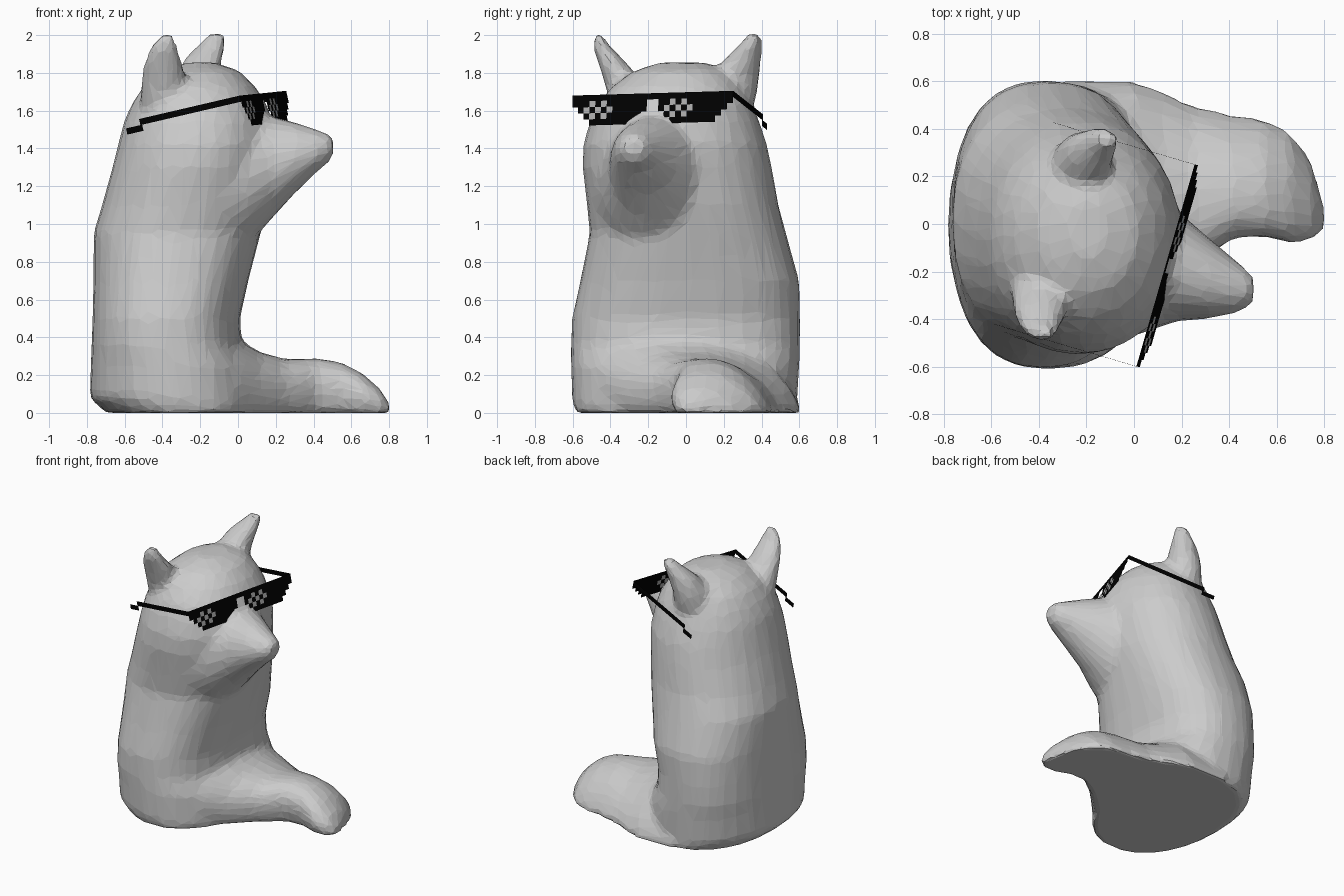
import bpy, bmesh, math
from mathutils import Vector

if "Cube" in bpy.data.objects:
    bpy.data.objects.remove(bpy.data.objects["Cube"])


def loft(bm, rings, axis, power=2.0, skew=0.0, n=28):
    """Ring = (pos, a0, a1, b0, b1[, power]); axis z uses a=x b=y, axis x uses a=y b=z."""
    loops = []
    for r in rings:
        pos, a0, a1, b0, b1 = r[:5]
        e = 2 / (r[5] if len(r) > 5 else power)
        loop = []
        for i in range(n):
            t = 2 * math.pi * i / n
            c, s = math.cos(t), math.sin(t)
            a = (a0 + a1) / 2 + (a1 - a0) / 2 * math.copysign(abs(c) ** e, c)
            b = (b0 + b1) / 2 + (b1 - b0) / 2 * math.copysign(abs(s) ** e, s)
            if axis == 'z':
                co = (a, b, pos)
            else:
                b = max(b, 0)
                co = (pos, a + skew * b, b)
            loop.append(bm.verts.new(co))
        loops.append(loop)
    for p, q in zip(loops, loops[1:]):
        for i in range(n):
            j = (i + 1) % n
            bm.faces.new((p[i], p[j], q[j], q[i]))
    bm.faces.new(loops[0][::-1])
    bm.faces.new(loops[-1])


def make(name, bm, color=None):
    me = bpy.data.meshes.new(name)
    bm.to_mesh(me)
    bm.free()
    ob = bpy.data.objects.new(name, me)
    bpy.context.collection.objects.link(ob)
    if color:
        mat = bpy.data.materials.new(name)
        mat.diffuse_color = color
        mat.use_nodes = True
        mat.node_tree.nodes["Principled BSDF"].inputs["Base Color"].default_value = mat.diffuse_color
        me.materials.append(mat)
    return ob


bm = bmesh.new()

# Torso and head
loft(bm, [
    (0.0, -0.70, 0.12, -0.59, 0.59, 2.2), (0.08, -0.785, 0.12, -0.605, 0.59, 2.2),
    (0.25, -0.78, 0.09, -0.61, 0.60, 2.3), (0.36, -0.775, 0.02, -0.61, 0.605, 2.4),
    (0.5, -0.77, 0.01, -0.605, 0.605, 2.4), (0.7, -0.765, 0.055, -0.56, 0.60, 2.4),
    (0.95, -0.765, 0.12, -0.51, 0.53, 2.3), (1.1, -0.72, 0.16, -0.525, 0.49, 2.2),
    (1.3, -0.665, 0.19, -0.55, 0.455), (1.42, -0.635, 0.20, -0.545, 0.43),
    (1.54, -0.605, 0.18, -0.51, 0.39), (1.64, -0.56, 0.15, -0.465, 0.35),
    (1.73, -0.50, 0.09, -0.39, 0.30), (1.81, -0.40, 0.01, -0.28, 0.22),
    (1.855, -0.27, -0.12, -0.14, 0.10)], 'z', 2.1)

# Snout, flaring into cheeks and throat
loft(bm, [
    (-0.1, -0.50, 0.24, 0.78, 1.60), (0.05, -0.455, 0.17, 0.88, 1.59),
    (0.18, -0.41, 0.06, 1.03, 1.57), (0.30, -0.40, -0.045, 1.16, 1.54),
    (0.42, -0.38, -0.145, 1.275, 1.50), (0.475, -0.355, -0.19, 1.32, 1.48),
    (0.505, -0.33, -0.22, 1.36, 1.46)], 'x')

# Outstretched leg
loft(bm, [
    (-0.3, -0.5, 0.62, -0.3, 0.42), (0.0, -0.40, 0.615, -0.3, 0.39),
    (0.12, -0.28, 0.57, -0.28, 0.32), (0.25, -0.15, 0.51, -0.25, 0.285),
    (0.42, -0.02, 0.47, -0.25, 0.29), (0.55, -0.02, 0.45, -0.25, 0.268),
    (0.66, -0.06, 0.40, -0.2, 0.21), (0.75, -0.06, 0.27, -0.15, 0.13),
    (0.80, -0.02, 0.10, -0.05, 0.06)], 'x', 2.2, -0.42)

# Ears
loft(bm, [
    (1.62, -0.52, -0.25, -0.40, -0.14), (1.74, -0.515, -0.27, -0.43, -0.22),
    (1.86, -0.50, -0.295, -0.47, -0.32), (1.94, -0.465, -0.32, -0.495, -0.40),
    (2.005, -0.41, -0.34, -0.49, -0.44)], 'z')
loft(bm, [
    (1.66, -0.36, -0.10, 0.08, 0.37), (1.78, -0.335, -0.10, 0.12, 0.39),
    (1.88, -0.28, -0.08, 0.21, 0.40), (1.96, -0.20, -0.065, 0.29, 0.405),
    (2.015, -0.15, -0.07, 0.33, 0.395)], 'z')

# Fuse the animal into one faceted skin
bmesh.ops.recalc_face_normals(bm, faces=bm.faces)
body = make("animal_body", bm)
rm = body.modifiers.new("fuse", 'REMESH')
rm.mode = 'VOXEL'
rm.voxel_size = 0.025
rm.use_smooth_shade = False
sm = body.modifiers.new("soften", 'SMOOTH')
sm.factor = 0.5
sm.iterations = 8
dec = body.modifiers.new("facets", 'DECIMATE')
dec.ratio = 0.08

# Pixel sunglasses: flat cells laid out on a tilted frame
ORIGIN = Vector((0.01, -0.60, 1.68))
across = Vector((0.245, 0.85, 0.025))
back = Vector((-0.61, 0.18, -0.142))
up = across.cross(back).normalized()
COLS, ARM, H = 28, 20, 0.033


def cell(bm, start, along, u0, u1, row):
    pts = [start + along * u - up * (H * v)
           for u, v in ((u0, row), (u1, row), (u1, row + 1), (u0, row + 1))]
    bm.faces.new([bm.verts.new(p) for p in pts])


frame, glare = bmesh.new(), bmesh.new()
step = across / COLS
for c in range(COLS):
    cell(frame, ORIGIN, step, c, c + 1, 0)
spans = [(0, 13), (1, 13), (2, 12), (3, 11)]
for first in (0, 15):
    shine = {(1, first + 3), (1, first + 5), (2, first + 2), (2, first + 4),
             (2, first + 6), (3, first + 3), (3, first + 5)}
    if first:
        shine = {(r, c - 1) for r, c in shine}
    for row, (lo, hi) in enumerate(spans, 1):
        if first:
            lo, hi = 13 - hi, 13 - lo
        for c in range(first + lo, first + hi):
            cell(glare if (row, c) in shine else frame, ORIGIN, step, c, c + 1, row)

# Arms, each with a dropped end piece
for start in (ORIGIN, ORIGIN + across):
    cell(frame, start, back / ARM, 0, 17.5, 0)
    cell(frame, start, back / ARM, 17.2, ARM, 1)

make("sunglasses_frame", frame, (0.0, 0.0, 0.0, 1))
make("sunglasses_glare", glare, (0.4, 0.4, 0.4, 1))
